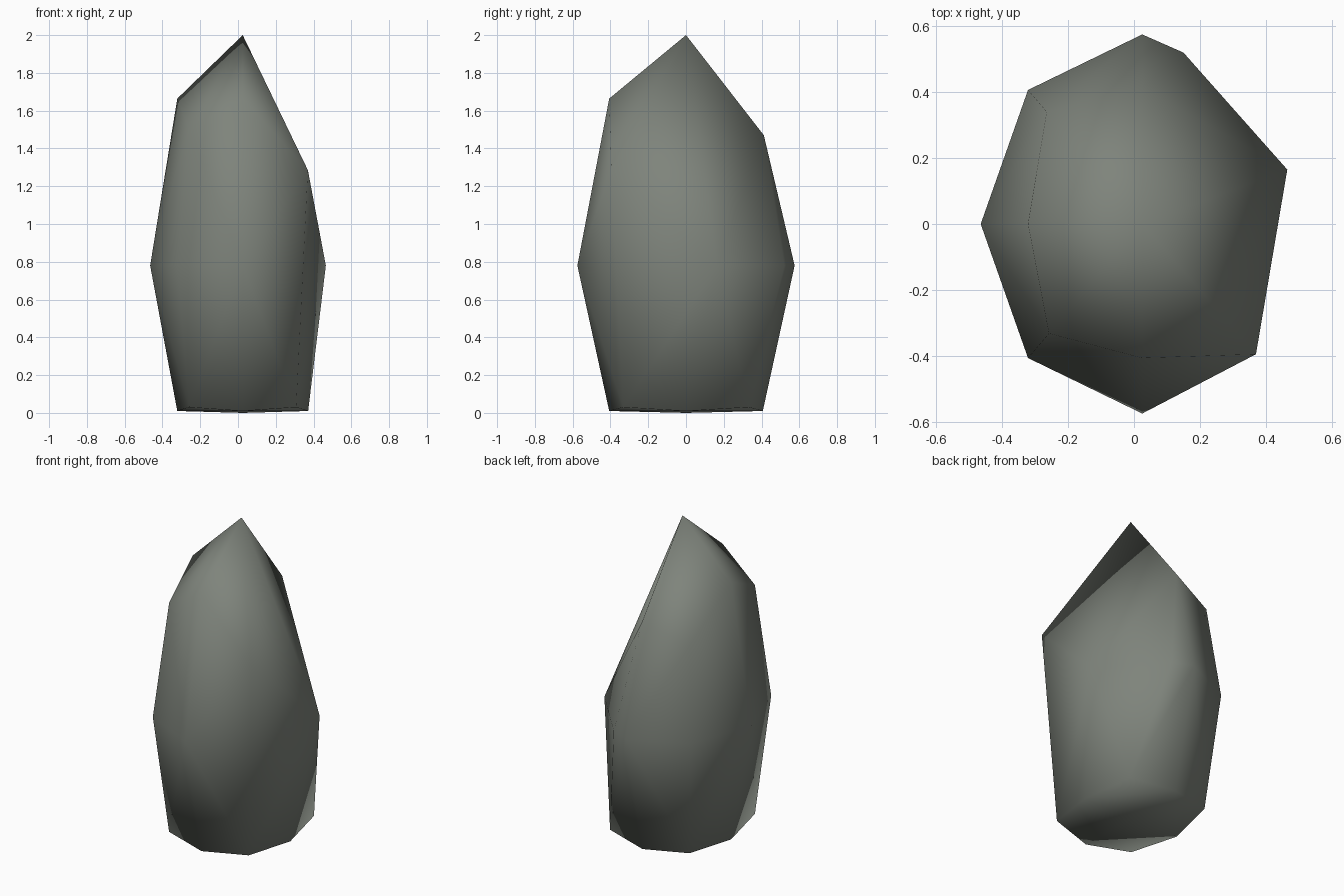
import bpy, bmesh
from mathutils import Vector

cube = bpy.data.objects.get("Cube")
if cube:
    bpy.data.objects.remove(cube, do_unlink=True)

# Stone material
stone = bpy.data.materials.new("grey_green_stone")
stone.use_nodes = True
colour = (0.21, 0.23, 0.20, 1)
stone.diffuse_color = colour
stone.node_tree.nodes["Principled BSDF"].inputs["Base Color"].default_value = colour

CENTRE = Vector((0.025, 0, 0.78))
RADII = Vector((0.49, 0.575, 1.25))

# Chipped corners of the stone: moved points, or None where the corner is broken off
chips = {
    (0, 1, 1): (0.025, 0.412, 1.47),
    (-1, 1, 1): (-0.265, 0.34, 1.37),
    (1, 1, 0): (0.15, 0.52, 0.78),
    (1, 0, 0): (0.465, 0.165, 0.78),
    (1, -1, 0): (0.37, -0.395, 1.285),
    (1, 0, 1): None,
    (1, 1, 1): None,
    (1, -1, 1): None,
    (0, 0, 1): (0.025, 0, 2.0),
    (0, 0, -1): (0.025, 0, 0),
}

# Tall rock: rounded cube points, flattened at the base, wrapped in a hull
bm = bmesh.new()
steps = (-1, 0, 1)
for key in [(i, j, k) for i in steps for j in steps for k in steps if (i, j, k) != (0, 0, 0)]:
    direction = Vector(key).normalized()
    point = CENTRE + direction * RADII
    if key[2] == -1:
        point.z = 0.03 if key[0] and key[1] else 0.01
    point = chips.get(key, point)
    if point is not None:
        bm.verts.new(point)
hull = bmesh.ops.convex_hull(bm, input=bm.verts[:])
loose = [v for v in bm.verts if not v.link_faces]
bmesh.ops.delete(bm, geom=loose, context='VERTS')
bmesh.ops.recalc_face_normals(bm, faces=bm.faces[:])
for face in bm.faces:
    face.smooth = True

mesh = bpy.data.meshes.new("tall_rock")
bm.to_mesh(mesh)
bm.free()
mesh.materials.append(stone)
rock = bpy.data.objects.new("tall_rock", mesh)
bpy.context.collection.objects.link(rock)
